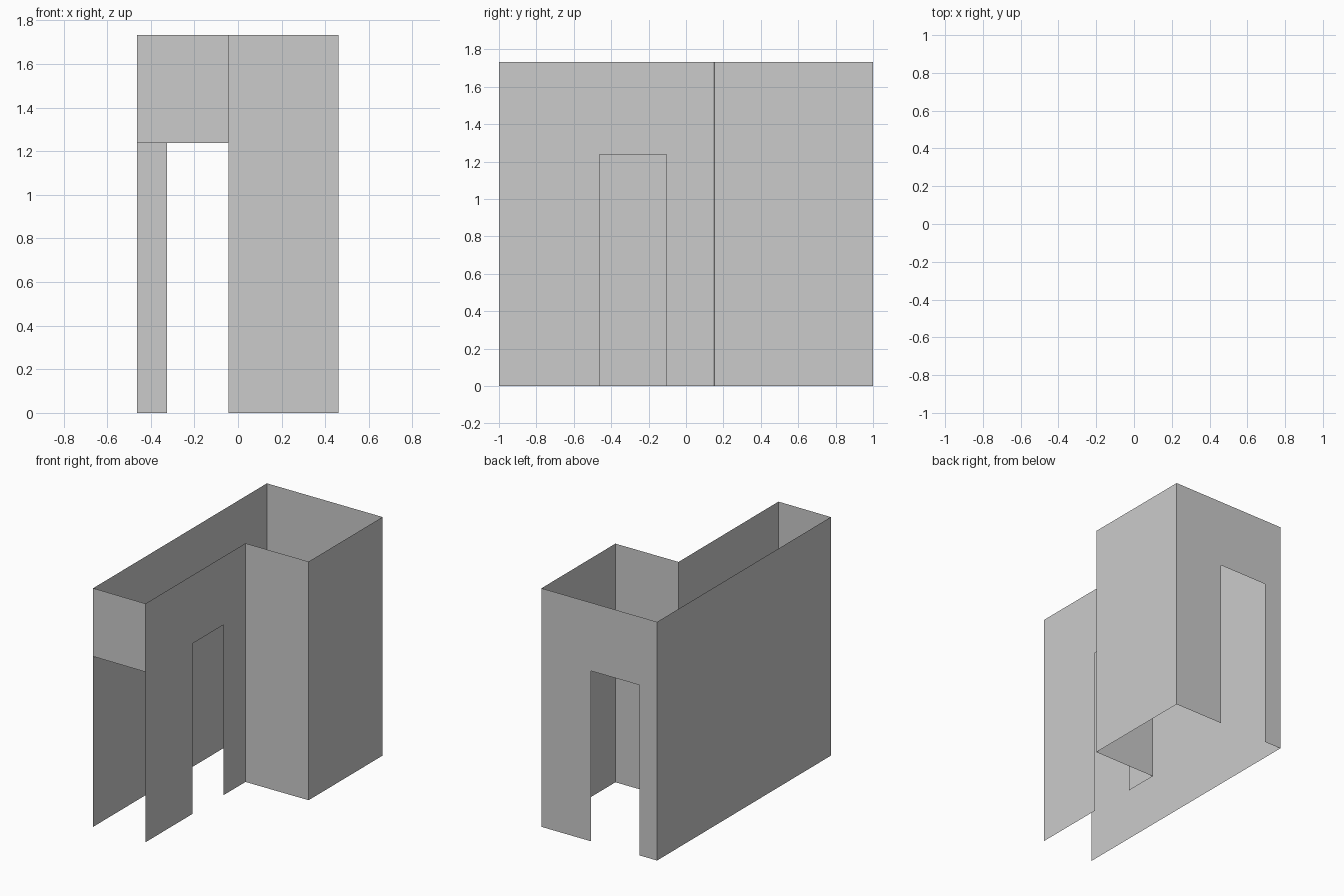
import bpy
from mathutils import Vector

if "Cube" in bpy.data.objects:
    bpy.data.objects.remove(bpy.data.objects["Cube"])

H = 1.733      # wall height
DOOR = 1.237   # door head height


def wall(name, start, end, opening=None):
    """Thin upright wall panel; opening = (from, to) as fractions of its length."""
    a, b = Vector(start), Vector(end)
    verts, faces = [], []

    def panel(t0, t1, z0, z1):
        p, q = a.lerp(b, t0), a.lerp(b, t1)
        n = len(verts)
        verts.extend([(*p, z0), (*q, z0), (*q, z1), (*p, z1)])
        faces.append((n, n + 1, n + 2, n + 3))

    if opening is None:
        panel(0, 1, 0, H)
    else:
        # one U-shaped face around the doorway, or just a lintel if fully open
        t0, t1 = opening
        if t0 <= 0 and t1 >= 1:
            panel(0, 1, DOOR, H)
        else:
            p, q = a.lerp(b, t0), a.lerp(b, t1)
            verts.extend([(*a, 0), (*p, 0), (*p, DOOR), (*q, DOOR),
                          (*q, 0), (*b, 0), (*b, H), (*a, H)])
            faces.append(tuple(range(8)))
    mesh = bpy.data.meshes.new(name)
    mesh.from_pydata(verts, [], faces)
    obj = bpy.data.objects.new(name, mesh)
    bpy.context.collection.objects.link(obj)
    return obj


# Corners of the L-shaped plan, counter-clockwise from front left
front_left, front_right = (-0.463, -1.0), (-0.043, -1.0)
inner, outer = (-0.043, 0.147), (0.461, 0.152)
back_right, back_left = (0.461, 1.0), (-0.463, 0.993)

wall("front_lintel", front_left, front_right, (0, 1))
wall("hall_side_wall", front_right, inner, (0.468, 0.780))
wall("step_wall", inner, outer)
wall("right_wall", outer, back_right)
wall("back_wall", back_right, back_left, (0.427, 0.850))
wall("left_wall", back_left, front_left)
